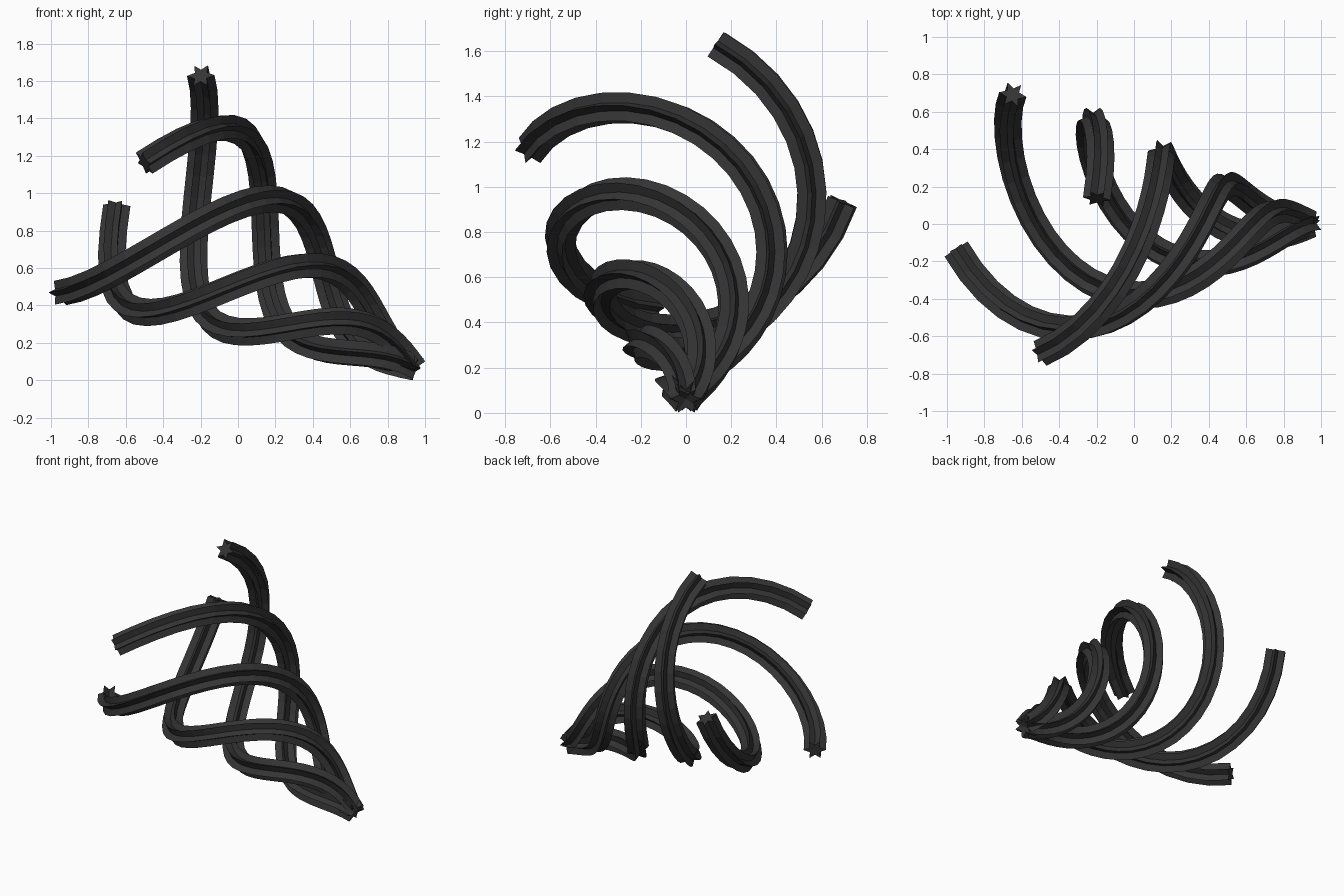
import bpy, math
from mathutils import Vector

if "Cube" in bpy.data.objects:
    bpy.data.objects.remove(bpy.data.objects["Cube"])

APEX = Vector((0.945, 0, 0.063))
AXIS = Vector((-1.52, 0.0, 0.985))
U = Vector((0, 1, 0))
V = Vector((0.543, 0, 0.84))
RADIUS, SWEEP, STEPS = 0.705, math.radians(349), 32
R_OUT, R_IN, POINTS = 0.074, 0.037, 6

mat = bpy.data.materials.new("dark_grey")
mat.diffuse_color = (0.035, 0.035, 0.035, 1)
mat.use_nodes = True
mat.node_tree.nodes["Principled BSDF"].inputs["Base Color"].default_value = mat.diffuse_color


def poly_curve(name, pts, dims, cyclic=False):
    cu = bpy.data.curves.new(name, 'CURVE')
    cu.dimensions = dims
    sp = cu.splines.new('POLY')
    sp.points.add(len(pts) - 1)
    for p, co in zip(sp.points, pts):
        p.co = (*co, 1)
    sp.use_cyclic_u = cyclic
    ob = bpy.data.objects.new(name, cu)
    bpy.context.collection.objects.link(ob)
    return ob


# star-shaped cross-section
star = []
for i in range(POINTS * 2):
    r = R_IN if i % 2 else R_OUT
    a = math.pi * i / POINTS
    star.append((r * math.cos(a), r * math.sin(a), 0))
profile = poly_curve("star_profile", star, '2D', True)
profile.hide_render = True

# four strands spiralling out along a tilted cone
for k in range(4):
    path = []
    for i in range(STEPS + 1):
        t = i / STEPS
        a = k * math.pi / 2 + math.pi / 2 + SWEEP * t
        path.append(APEX + AXIS * t + (U * math.cos(a) + V * math.sin(a)) * RADIUS * t)
    ob = poly_curve("spiral_strand_%d" % (k + 1), path, '3D')
    ob.data.twist_mode = 'MINIMUM'
    ob.data.bevel_mode = 'OBJECT'
    ob.data.bevel_object = profile
    ob.data.use_fill_caps = True
    bpy.ops.object.select_all(action='DESELECT')
    ob.select_set(True)
    bpy.context.view_layer.objects.active = ob
    bpy.ops.object.convert(target='MESH')
    ob = bpy.context.view_layer.objects.active
    bpy.ops.object.shade_flat()
    ob.data.materials.clear()
    ob.data.materials.append(mat)

bpy.data.objects.remove(profile)
